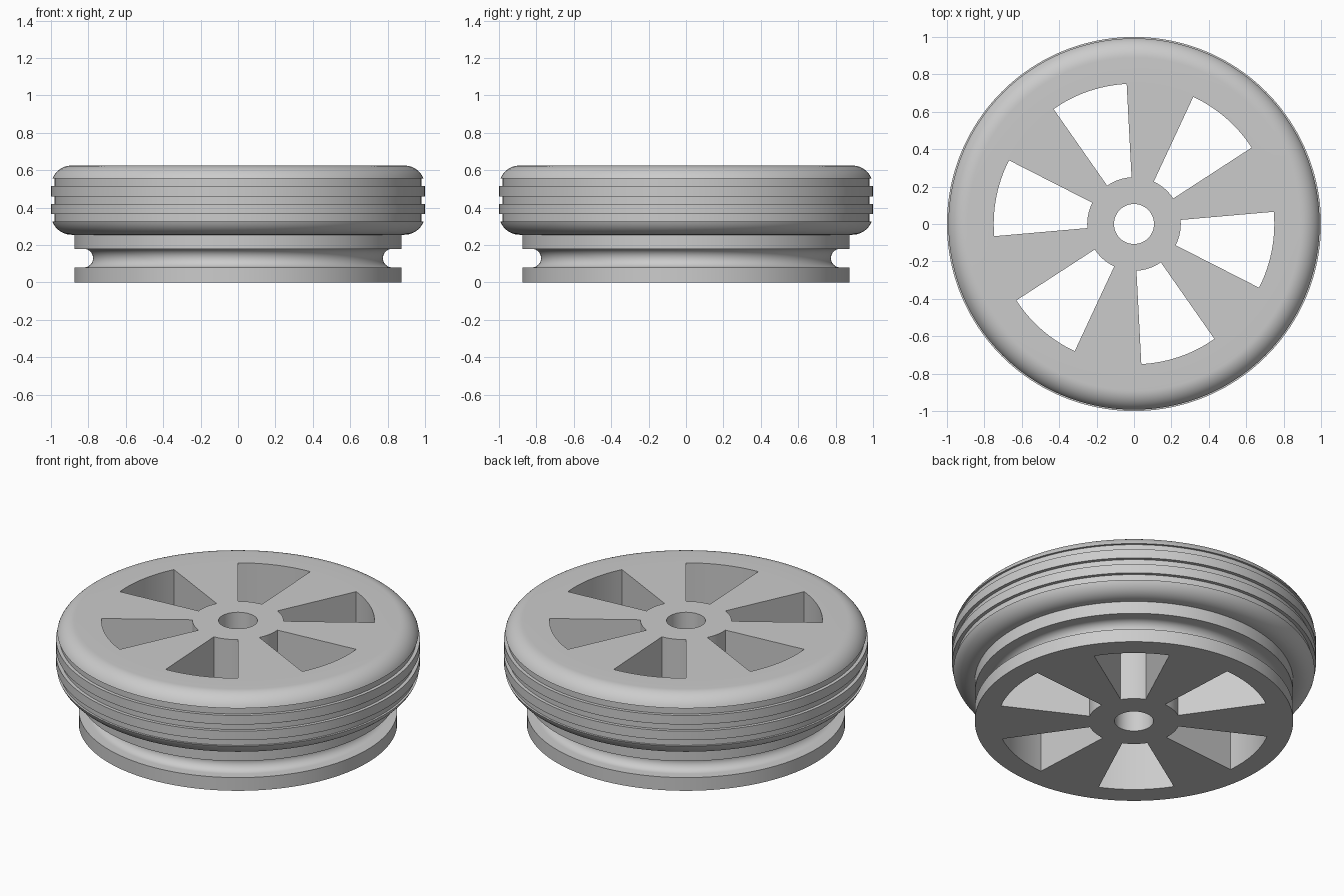
import bpy, bmesh, math

if "Cube" in bpy.data.objects:
    bpy.data.objects.remove(bpy.data.objects["Cube"], do_unlink=True)

TOP = 0.625
BORE, HUB, RIM = 0.107, 0.25, 0.75      # bore, hub and slot radii
FLANGE, TYRE, GROOVE = 0.875, 1.0, 0.98
SEGS, PER_SPOKE, SLOT_STEPS = 180, 30, 16   # two-degree steps, six slots
START = math.radians(-27)


def arc(cr, cz, rad, a0, a1, n=10):
    """Points (radius, height) along an arc of the profile."""
    steps = [math.radians(a0 + (a1 - a0) * i / n) for i in range(n + 1)]
    return [(cr + rad * math.cos(a), cz + rad * math.sin(a)) for a in steps]


# Outer profile: flange, round belt groove, then the tyre
fillet = 0.11
cut = math.degrees(math.asin(0.04 / fillet))
outer = [(RIM, 0), (FLANGE, 0), (FLANGE, 0.08)]
outer += arc(0.825, 0.13, 0.05, 270, 90, 16)
outer += [(FLANGE, 0.18), (FLANGE, 0.255)]
outer += arc(TYRE - fillet, 0.365, fillet, -90, -cut)
edge = outer[-1][0]
# Three square tread grooves
outer += [(GROOVE, 0.325), (GROOVE, 0.365), (TYRE, 0.365)]
outer += [(TYRE, 0.42), (GROOVE, 0.42), (GROOVE, 0.46), (TYRE, 0.46)]
outer += [(TYRE, 0.515), (GROOVE, 0.515), (GROOVE, 0.555)]
outer += arc(TYRE - fillet, 0.515, fillet, cut, 90)
outer += [(RIM, TOP)]
hub = [(HUB, TOP), (BORE, TOP), (BORE, 0), (HUB, 0)]

bm = bmesh.new()


def rings(profile):
    """One column of vertices for each angular step."""
    return [[bm.verts.new((r * math.cos(a), r * math.sin(a), z)) for r, z in profile]
            for a in (START + math.tau * i / SEGS for i in range(SEGS))]


rim_cols, hub_cols = rings(outer), rings(hub)
for i in range(SEGS):
    j = (i + 1) % SEGS
    # Lathed rim and hub surfaces
    for cols in (rim_cols, hub_cols):
        a, b = cols[i], cols[j]
        for k in range(len(a) - 1):
            bm.faces.new((a[k], b[k], b[k + 1], a[k + 1]))
    a, b, c, d = rim_cols[i], rim_cols[j], hub_cols[i], hub_cols[j]
    step = i % PER_SPOKE
    if step < SLOT_STEPS:
        # Curved walls of the slot
        bm.faces.new((a[-1], b[-1], b[0], a[0]))
        bm.faces.new((c[-1], d[-1], d[0], c[0]))
    else:
        # Top and underside of the spoke
        bm.faces.new((a[-1], b[-1], d[0], c[0]))
        bm.faces.new((c[-1], d[-1], b[0], a[0]))
    if step in (0, SLOT_STEPS):
        # Flat side of the spoke
        bm.faces.new((a[0], a[-1], c[0], c[-1]))

bmesh.ops.recalc_face_normals(bm, faces=bm.faces[:])
mesh = bpy.data.meshes.new("spoked_wheel")
bm.to_mesh(mesh)
bm.free()

# Plain grey material
grey = bpy.data.materials.new("light_grey")
grey.use_nodes = True
colour = (0.6, 0.6, 0.6, 1)
grey.diffuse_color = colour
grey.node_tree.nodes["Principled BSDF"].inputs["Base Color"].default_value = colour
mesh.materials.append(grey)

wheel = bpy.data.objects.new("spoked_wheel", mesh)
bpy.context.collection.objects.link(wheel)
bpy.ops.object.select_all(action='DESELECT')
wheel.select_set(True)
bpy.context.view_layer.objects.active = wheel
bpy.ops.object.shade_smooth_by_angle(angle=math.radians(25))
